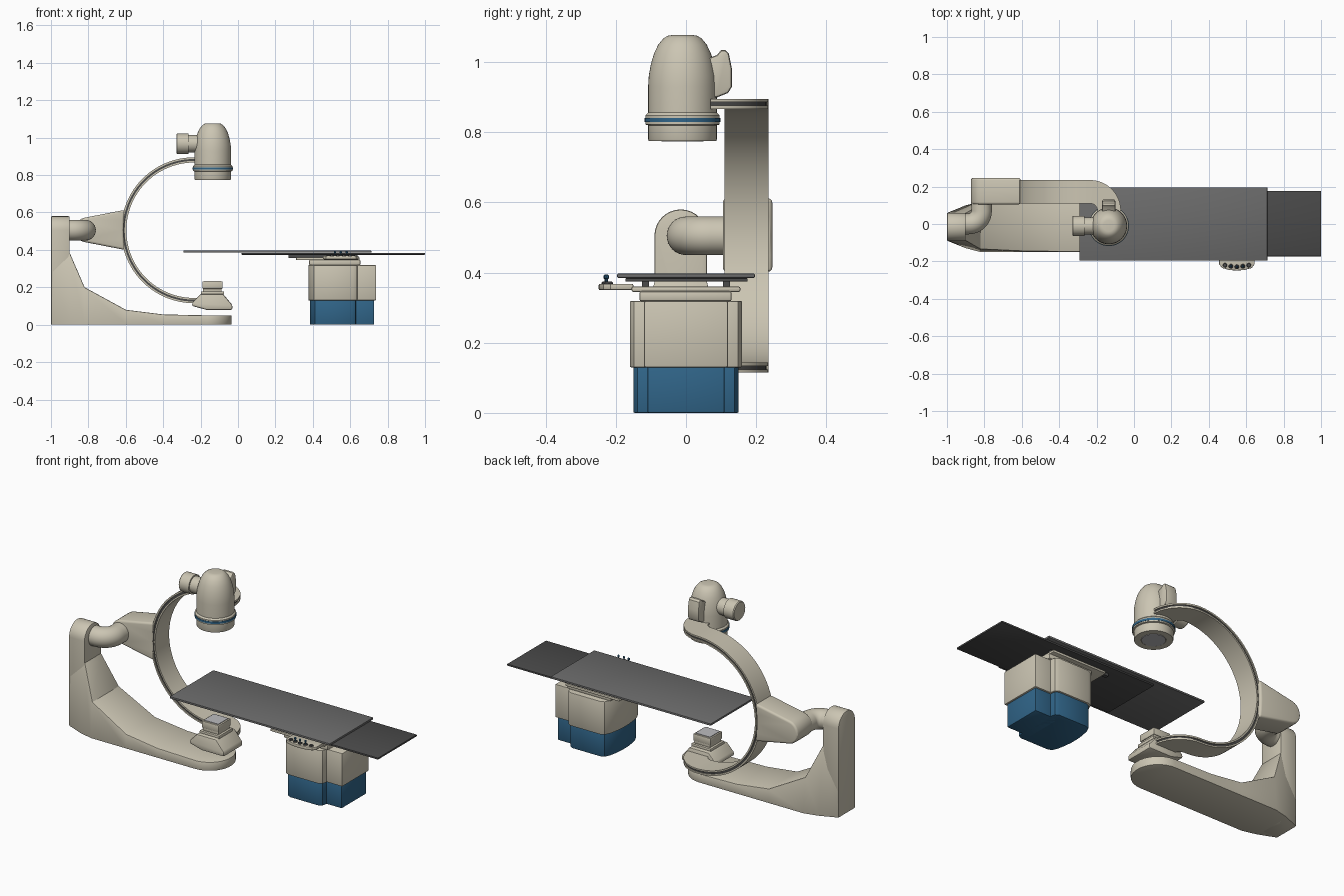
import bpy, bmesh
from math import sin, cos, pi, radians
from mathutils import Vector as V

if "Cube" in bpy.data.objects:
    bpy.data.objects.remove(bpy.data.objects["Cube"])


def mat(name, r, g, b):
    m = bpy.data.materials.new(name)
    m.diffuse_color = (r, g, b, 1)
    m.use_nodes = True
    m.node_tree.nodes["Principled BSDF"].inputs["Base Color"].default_value = m.diffuse_color
    return m


BEIGE = mat("beige", 0.60, 0.56, 0.45)
BLUE = mat("blue", 0.03, 0.13, 0.25)
GREY = mat("table_grey", 0.15, 0.15, 0.15)
DARK = mat("dark_grey", 0.07, 0.07, 0.07)
PALE = mat("pale_grey", 0.5, 0.5, 0.52)


def finish(name, bm, material, bevel=0, segs=3, limit=30):
    bmesh.ops.remove_doubles(bm, verts=bm.verts, dist=1e-5)
    bmesh.ops.recalc_face_normals(bm, faces=bm.faces)
    if bevel:
        edges = [e for e in bm.edges if len(e.link_faces) == 2 and e.calc_face_angle(0) > radians(limit)]
        bmesh.ops.bevel(bm, geom=edges, offset=bevel, segments=segs, profile=0.5,
                        affect='EDGES', clamp_overlap=True)
    me = bpy.data.meshes.new(name)
    bm.to_mesh(me)
    bm.free()
    me.materials.append(material)
    for p in me.polygons:
        p.use_smooth = True
    me.set_sharp_from_angle(angle=radians(30))
    ob = bpy.data.objects.new(name, me)
    bpy.context.collection.objects.link(ob)
    return ob


def loft(name, rings, material, bevel=0, segs=3, limit=30):
    """Skin a list of equally sized closed rings and cap both ends."""
    bm = bmesh.new()
    rows = [[bm.verts.new(p) for p in r] for r in rings]
    n = len(rows[0])
    for a, b in zip(rows, rows[1:]):
        for i in range(n):
            j = (i + 1) % n
            bm.faces.new((a[i], a[j], b[j], b[i]))
    bm.faces.new(rows[0][::-1])
    bm.faces.new(rows[-1])
    return finish(name, bm, material, bevel, segs, limit)


def prism(name, pts, axis, lo, hi, material, bevel=0, segs=3, limit=30):
    """Extrude a 2D outline along an axis (remaining axes in xyz order)."""
    def ring(t):
        return [V((*p[:axis], t, *p[axis:])) for p in pts]
    return loft(name, [ring(lo), ring(hi)], material, bevel, segs, limit)


def box(name, x, y, z, material, bevel=0, segs=2):
    return prism(name, [(x[0], y[0]), (x[1], y[0]), (x[1], y[1]), (x[0], y[1])], 2, *z, material, bevel, segs)


def lathe(name, prof, origin, material, axis=(0, 0, 1), n=48):
    q = V((0, 0, 1)).rotation_difference(V(axis))
    return loft(name, [[V(origin) + q @ V((r * cos(2 * pi * i / n), r * sin(2 * pi * i / n), h))
                        for i in range(n)] for r, h in prof], material)


# --- Floor stand: round-topped column and flared, tapering foot
YC = -0.015
top = [(YC + 0.075 * cos(pi * i / 16), 0.505 + 0.075 * sin(pi * i / 16)) for i in range(17)]
prism("stand_column", [(YC - 0.075, 0), (YC + 0.075, 0)] + top, 0, -1.0, -0.9, BEIGE, 0.006, 2)
stations = [(-0.998, 0.075, 0.073, 0.3), (-0.9, 0.115, 0.074, 0.385), (-0.82, 0.135, 0.12, 0.2),
            (-0.6, 0.135, 0.13, 0.08), (-0.4, 0.135, 0.133, 0.055)]
for i in range(9):
    t = radians(i * 10.3)
    stations.append((-0.165 + 0.132 * sin(t), 0.135 * cos(t), 0.134 * cos(t), 0.05))
loft("stand_foot", [[(x, YC - b, 0), (x, YC + b, 0), (x, YC + w, h), (x, YC - w, h)]
                    for x, b, w, h in stations], BEIGE, 0.006, 2, 50)

# --- Elbow joint from column to holder
path = [((-0.95, 0), 0)]
path += [((-0.885 + 0.07 * sin(a), 0.07 - 0.07 * cos(a)), a) for a in [pi / 2 * i / 12 for i in range(13)]]
path += [((-0.815, 0.16), pi / 2)]
loft("elbow_joint", [[(x - 0.055 * cos(t) * sin(a), y + 0.055 * cos(t) * cos(a), 0.505 + 0.055 * sin(t))
                      for t in [2 * pi * i / 32 for i in range(32)]] for (x, y), a in path], BEIGE)

# --- Wedge-shaped holder that grips the ring
cap = [(-0.81 + 0.062 * cos(a), 0.507 + 0.066 * sin(a)) for a in [radians(100 + 16 * i) for i in range(11)]]
grip = [(-0.605, 0.4), (-0.61, 0.45), (-0.612, 0.507), (-0.61, 0.56), (-0.605, 0.614)]
prism("ring_holder", cap + grip, 1, 0.105, 0.246, BEIGE, 0.012, 3, 40)

# --- C-shaped ring whose ends curl towards the middle
CX, CZ = -0.235, 0.505
frames = []
for s in (1, -1):
    end = []
    for i in range(13):
        a = pi / 2 * (1 - i / 12)
        end.append([(V((CX + r * sin(a), 0.07 + r * cos(a), CZ))) for r in (0.04, 0.165)] + [V((0, 0, s))])
    if s == 1:
        frames += end
        for i in range(1, 48):
            a = pi / 2 + pi * i / 48
            frames.append([V((CX, 0.11, CZ)), V((CX, 0.235, CZ)), V((cos(a), 0, sin(a)))])
    else:
        frames += end[::-1]


def band(name, r0, r1, inset, material):
    rings = []
    for a, b, n in frames:
        d = (b - a).normalized() * inset
        rings.append([a + d + n * r0, b - d + n * r0, b - d + n * r1, a + d + n * r1])
    loft(name, rings, material)


band("ring_inner_skin", 0.362, 0.371, 0, BEIGE)
band("ring_groove", 0.370, 0.382, 0.006, DARK)
band("ring_outer_skin", 0.381, 0.390, 0, BEIGE)

# --- Tube head above the table
HX, HY = -0.135, -0.01
lathe("tube_head", [(0.06, 0.78), (0.062, 0.775), (0.096, 0.775), (0.098, 0.78), (0.098, 0.82), (0.106, 0.822),
                    (0.106, 0.848), (0.098, 0.856), (0.098, 0.93), (0.096, 0.962), (0.09, 0.995), (0.081, 1.025),
                    (0.069, 1.05), (0.054, 1.068), (0.042, 1.075), (0.03, 1.077)], (HX, HY, 0), BEIGE)
lathe("head_blue_stripe", [(0.1, 0.829), (0.108, 0.829), (0.108, 0.841), (0.1, 0.841)], (HX, HY, 0), BLUE)
lathe("head_window", [(0.06, 0.774), (0.06, 0.785)], (HX, HY, 0), PALE)
lathe("head_side_motor", [(0.046, 0), (0.046, 0.13), (0.054, 0.13), (0.054, 0.19), (0.05, 0.195)],
      (HX, HY, 0.968), BEIGE, (-1, 0, 0), 32)
prism("head_rear_cover", [(0.06, 0.895), (0.09, 0.9), (0.12, 0.912), (0.131, 0.93), (0.131, 0.98), (0.122, 1.025),
                          (0.112, 1.034), (0.1, 1.034), (0.088, 1.02), (0.06, 1.01)],
      0, -0.17, -0.1, BEIGE, 0.008, 2, 50)

# --- Detector below the table
prism("detector_base", [(-0.245, 0.118), (-0.245, 0.1), (-0.17, 0.08), (-0.03, 0.08), (-0.03, 0.105),
                        (-0.08, 0.165), (-0.2, 0.165)], 1, -0.085, 0.085, BEIGE, 0.008, 2, 20)
for name, h, z0, z1 in (("detector_lower_plate", 0.062, 0.16, 0.178), ("detector_neck", 0.05, 0.175, 0.2),
                        ("detector_box", 0.054, 0.192, 0.232)):
    box(name, (-0.137 - h, -0.137 + h), (-h, h), (z0, z1), BEIGE, 0.004)
box("detector_panel", (-0.182, -0.092), (-0.045, 0.045), (0.23, 0.235), PALE)

# --- Patient table: sliding top and lower board
box("table_top", (-0.292, 0.713), (-0.196, 0.196), (0.385, 0.397), GREY, 0.003)
box("table_lower_board", (0.02, 1.0), (-0.173, 0.176), (0.374, 0.384), DARK, 0.002)

# --- Saddle and rails carrying the table
box("saddle_block", (0.38, 0.655), (-0.133, 0.13), (0.318, 0.347), BEIGE, 0.006)
box("saddle_plate", (0.31, 0.65), (-0.155, 0.155), (0.345, 0.36), BEIGE, 0.005)
for side, y in (("front", -0.115), ("rear", 0.115)):
    box(side + "_rail", (0.27, 0.64), (y - 0.01, y + 0.01), (0.358, 0.376), DARK)

# --- Pedestal: wide bowed body with a narrower box behind it
half = [(0.64, 0.125), (0.635, 0.148), (0.615, 0.16), (0.43, 0.16), (0.405, 0.15), (0.39, 0.118), (0.381, 0.07),
        (0.376, 0.025)]


def pedestal(prefix, inset, z, material):
    k = 1 - inset / 0.16
    pts = [(0.51 + (x - 0.51) * k, y * k) for x, y in half]
    prism(prefix + "_body", pts + [(x, -y) for x, y in pts[::-1]], 2, *z, material, 0.004, 2, 60)
    box(prefix + "_rear_box", (0.58, 0.738 - inset), (-0.12 + inset, 0.12 - inset),
        (z[0], z[1] - 0.0005), material, 0.005)


pedestal("pedestal_lower", 0.01, (0, 0.14), BLUE)
pedestal("pedestal_upper", 0, (0.13, 0.319), BEIGE)

# --- Control panel on the front edge with knobs and sticks
outline = [(0.455, -0.15), (0.455, -0.215), (0.47, -0.235), (0.51, -0.246), (0.55, -0.249),
           (0.59, -0.246), (0.63, -0.235), (0.645, -0.215), (0.645, -0.15)]
prism("control_panel", outline, 2, 0.35, 0.368, BEIGE, 0.004, 2, 50)
for i in range(5):
    x = 0.486 + 0.032 * i
    y = -0.229 + 0.003 * abs(i - 2) ** 1.5
    lathe(f"control_knob_{i + 1}", [(0.012, 0.366), (0.012, 0.371), (0.009, 0.374)], (x, y, 0), DARK, n=16)
    if i in (1, 2, 3):
        lathe(f"control_stick_{i}", [(0.003, 0.37), (0.003, 0.381), (0.006, 0.384), (0.006, 0.391), (0.003, 0.394)],
              (x, y, 0), BLUE, n=12)
